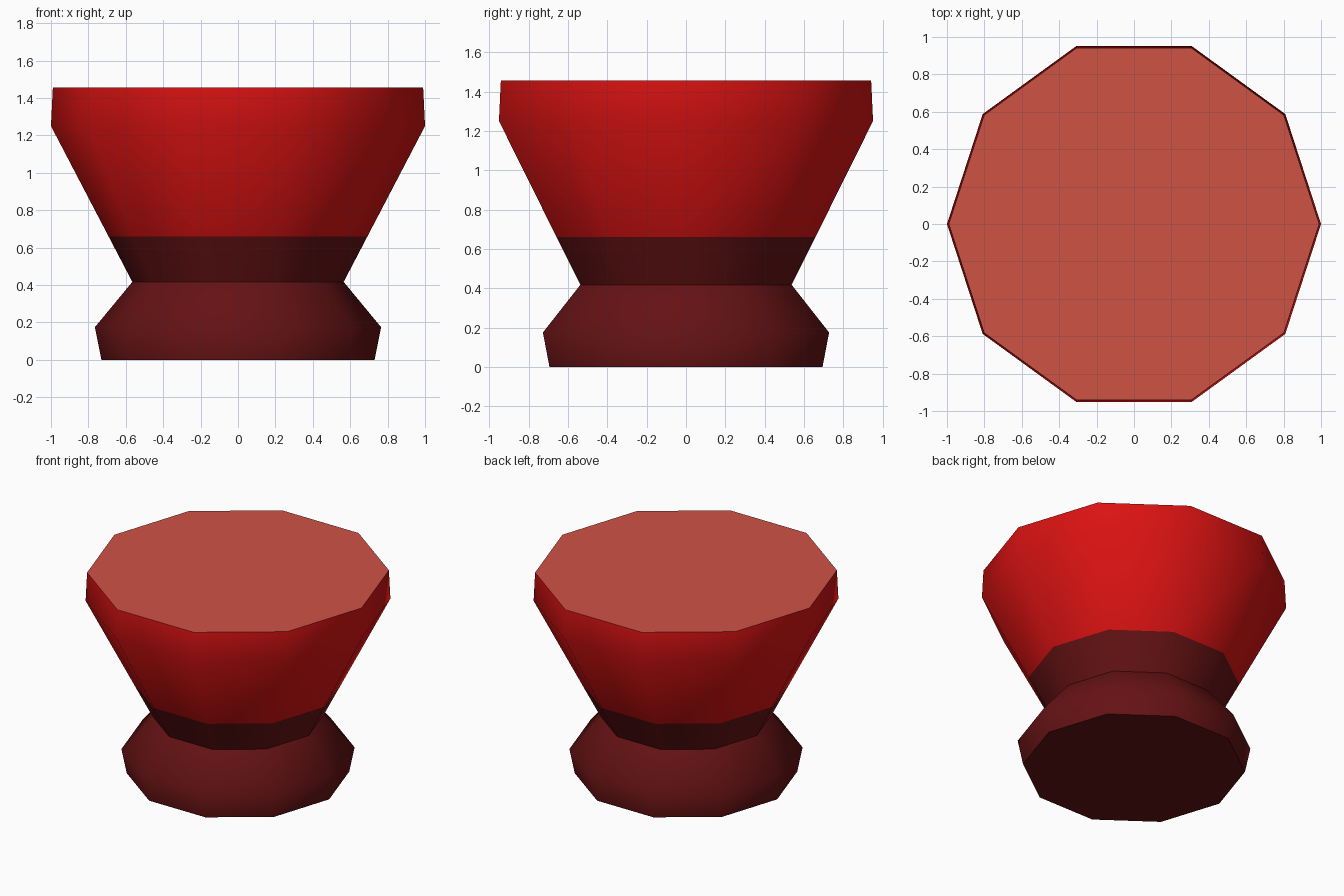
import bpy, bmesh, math

if "Cube" in bpy.data.objects:
    bpy.data.objects.remove(bpy.data.objects["Cube"])

SIDES = 10


def material(name, rgb):
    m = bpy.data.materials.new(name)
    m.diffuse_color = (*rgb, 1)
    m.use_nodes = True
    m.node_tree.nodes["Principled BSDF"].inputs["Base Color"].default_value = m.diffuse_color
    return m


bright_red = material("bright red", (0.70, 0.006, 0.006))
dark_red = material("dark red", (0.13, 0.006, 0.007))
pale_red = material("pale red", (0.62, 0.085, 0.06))


def lathe(name, profile, mats, cap_bottom=False, cap_top=False):
    """Ten-sided turned part; sides are smooth, caps are flat and sharp."""
    bm = bmesh.new()
    rings = [[bm.verts.new((r * math.cos(math.tau * i / SIDES),
                            r * math.sin(math.tau * i / SIDES), z))
              for i in range(SIDES)] for r, z in profile]
    for low, high in zip(rings, rings[1:]):
        for i in range(SIDES):
            j = (i + 1) % SIDES
            bm.faces.new((low[i], low[j], high[j], high[i])).smooth = True
    caps = []
    if cap_bottom:
        caps.append(bm.faces.new(rings[0][::-1]))
    if cap_top:
        caps.append(bm.faces.new(rings[-1]))
        caps[-1].material_index = len(mats) - 1
    for cap in caps:
        for e in cap.edges:
            e.smooth = False
    mesh = bpy.data.meshes.new(name)
    bm.to_mesh(mesh)
    bm.free()
    for m in mats:
        mesh.materials.append(m)
    ob = bpy.data.objects.new(name, mesh)
    bpy.context.collection.objects.link(ob)
    return ob


# Flared foot, narrow neck, and wide cup with a flat pale top
lathe("foot", [(0.73, 0), (0.765, 0.175), (0.565, 0.417)], [dark_red], cap_bottom=True)
lathe("neck", [(0.565, 0.417), (0.692, 0.66)], [dark_red])
lathe("cup", [(0.692, 0.66), (1.0, 1.25), (0.99, 1.455)], [bright_red, pale_red], cap_top=True)
